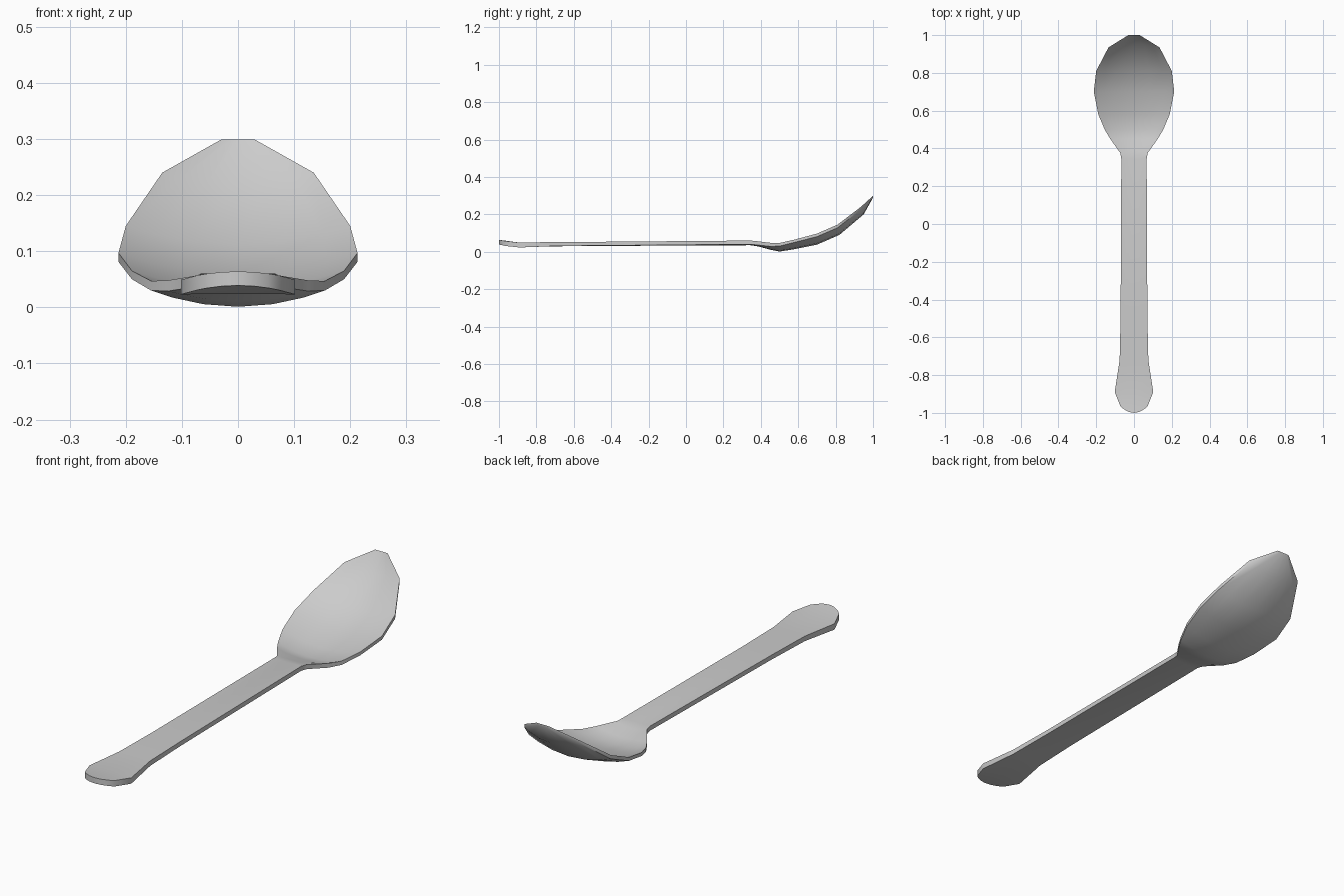
import bpy, bmesh, math

# Spoon stations along y:
# (edge y, centre y, half width, rim top z, rim bottom z, centre top z, centre bottom z)
STATIONS = [
    (-0.965, -1.00, 0.072, 0.057, 0.031, 0.064, 0.039),   # rounded handle end
    (-0.89, -0.89, 0.102, 0.049, 0.023, 0.049, 0.024),
    (-0.72, -0.72, 0.076, 0.052, 0.030, 0.052, 0.029),
    (-0.50, -0.50, 0.071, 0.053, 0.033, 0.053, 0.031),
    (0.345, 0.345, 0.067, 0.060, 0.040, 0.060, 0.035),    # neck
    (0.375, 0.39, 0.072, 0.057, 0.037, 0.050, 0.028),
    (0.45, 0.45, 0.125, 0.048, 0.029, 0.033, 0.011),
    (0.50, 0.50, 0.155, 0.047, 0.030, 0.022, 0.001),      # deepest point
    (0.58, 0.58, 0.189, 0.065, 0.050, 0.034, 0.014),
    (0.70, 0.70, 0.213, 0.097, 0.081, 0.060, 0.038),
    (0.81, 0.82, 0.200, 0.145, 0.128, 0.112, 0.090),
    (0.935, 0.95, 0.135, 0.240, 0.226, 0.220, 0.200),
    (1.00, 1.00, 0.030, 0.299, 0.291, 0.299, 0.289),      # bowl tip
]
COLUMNS = [-1, -0.75, -0.4, 0, 0.4, 0.75, 1]


def section(bm, s):
    """Closed ring: top surface left to right, then underside right to left."""
    ye, yc, w, te, be, tc, bc = s
    ring = []
    for edge, centre, cols in ((te, tc, COLUMNS), (be, bc, COLUMNS[::-1])):
        for u in cols:
            k = u * u
            ring.append(bm.verts.new((u * w, yc + (ye - yc) * k,
                                      centre + (edge - centre) * k)))
    return ring


# Loft the sections into one body
bm = bmesh.new()
rings = [section(bm, s) for s in STATIONS]
n = len(rings[0])
for a, b in zip(rings, rings[1:]):
    for i in range(n):
        j = (i + 1) % n
        bm.faces.new((a[i], a[j], b[j], b[i]))

# Close both ends with quad strips between top and underside
for r in (rings[0], rings[-1]):
    for i in range(n // 2 - 1):
        bm.faces.new((r[i], r[i + 1], r[n - 2 - i], r[n - 1 - i]))
bmesh.ops.recalc_face_normals(bm, faces=bm.faces)

mesh = bpy.data.meshes.new("spoon")
bm.to_mesh(mesh)
bm.free()
spoon = bpy.data.objects.new("spoon", mesh)
bpy.context.collection.objects.link(spoon)

# Smooth surfaces with a crisp rim
bpy.context.view_layer.objects.active = spoon
spoon.select_set(True)
bpy.ops.object.shade_smooth_by_angle(angle=math.radians(40))
